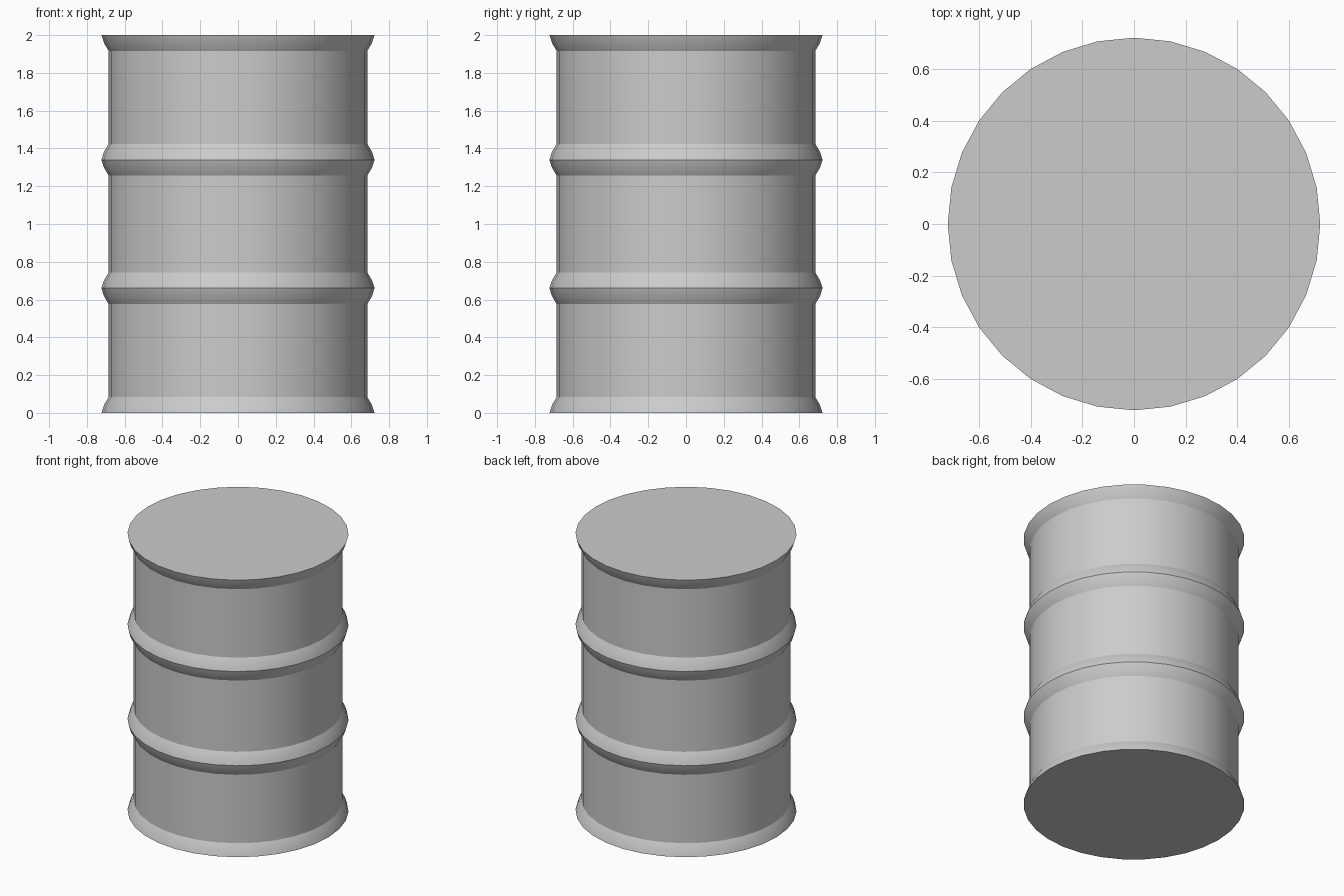
import bpy, bmesh, math
from mathutils import Matrix, Vector

if "Cube" in bpy.data.objects:
    bpy.data.objects.remove(bpy.data.objects["Cube"])

SIDES = 32
BODY, MID, RIM = 0.685, 0.709, 0.723   # radii of wall, rib shoulder, rib crest

grey = bpy.data.materials.new("steel_grey")
grey.use_nodes = True
colour = (0.6, 0.6, 0.6, 1)
grey.diffuse_color = colour
grey.node_tree.nodes["Principled BSDF"].inputs["Base Color"].default_value = colour


def rib_half(z, side):
    """Profile from the wall to the crest of a rib at height z."""
    return [(BODY, z + side * 0.083), (MID, z + side * 0.043), (RIM, z)]


def rib(z):
    return rib_half(z, -1) + rib_half(z, 1)[1::-1]


# Drum: flared foot, two ribs, flared lid rim, with flat caps
profile = rib_half(0, 1)[::-1] + rib(0.66) + rib(1.34) + rib_half(2, -1)
bm = bmesh.new()
rings = []
for r, z in profile:
    angles = [math.tau * i / SIDES for i in range(SIDES)]
    rings.append([bm.verts.new((r * math.cos(a), r * math.sin(a), z)) for a in angles])
for low, high in zip(rings, rings[1:]):
    for i in range(SIDES):
        j = (i + 1) % SIDES
        bm.faces.new((low[i], low[j], high[j], high[i]))
bm.faces.new(rings[0][::-1])
bm.faces.new(rings[-1])

mesh = bpy.data.meshes.new("steel_drum")
bm.to_mesh(mesh)
bm.free()
mesh.materials.append(grey)
drum = bpy.data.objects.new("steel_drum", mesh)
bpy.context.collection.objects.link(drum)

# Smooth round walls, crisp rib edges
bpy.ops.object.select_all(action='DESELECT')
drum.select_set(True)
bpy.context.view_layer.objects.active = drum
bpy.ops.object.shade_smooth_by_angle(angle=math.radians(25))
